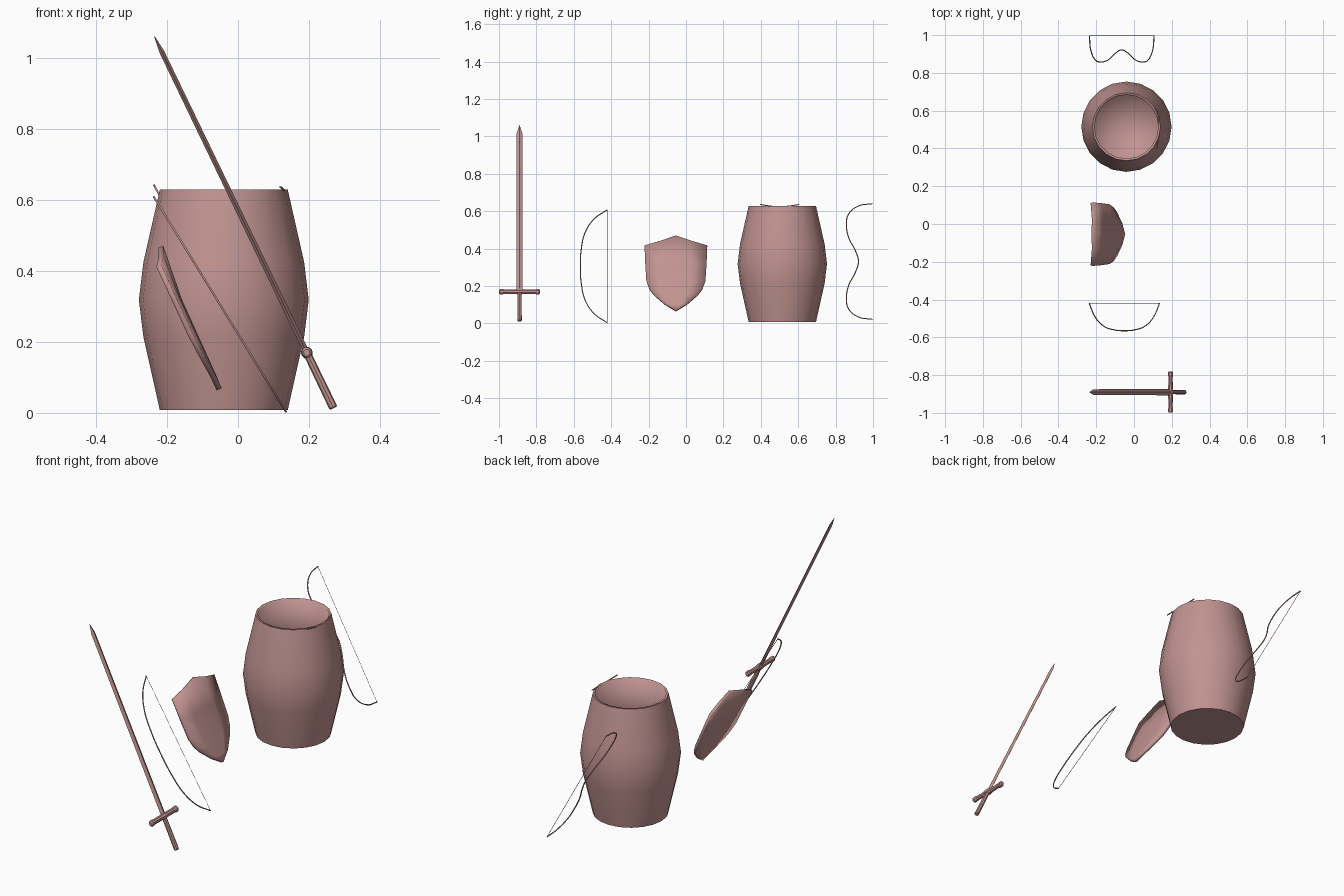
import bpy, bmesh, math
from mathutils import Vector

if "Cube" in bpy.data.objects:
    bpy.data.objects.remove(bpy.data.objects["Cube"])

# One dusty red-brown for everything
paint = bpy.data.materials.new("dusty_brown")
paint.diffuse_color = (.534, .296, .286, 1)
paint.use_nodes = True
paint.node_tree.nodes["Principled BSDF"].inputs["Base Color"].default_value = paint.diffuse_color


def link(name, data):
    ob = bpy.data.objects.new(name, data)
    bpy.context.collection.objects.link(ob)
    data.materials.append(paint)
    return ob


def mesh_object(name, bm, smooth=None):
    bmesh.ops.recalc_face_normals(bm, faces=bm.faces)
    mesh = bpy.data.meshes.new(name)
    bm.to_mesh(mesh)
    bm.free()
    ob = link(name, mesh)
    if smooth:
        bpy.ops.object.select_all(action='DESELECT')
        ob.select_set(True)
        bpy.context.view_layer.objects.active = ob
        bpy.ops.object.shade_smooth_by_angle(angle=math.radians(smooth))
    return ob


def loft(name, sections, sides, axis='Z', smooth=None, fan_end=False):
    """Rings (position, half width x, half width other) along an axis."""
    bm = bmesh.new()
    rings = []
    for s, a, b in sections:
        ring = []
        for i in range(sides):
            ang = 2 * math.pi * i / sides
            u, v = a * math.cos(ang), b * math.sin(ang)
            ring.append(bm.verts.new((u, v, s) if axis == 'Z' else (u, s, v)))
        rings.append(ring)
    for r0, r1 in zip(rings, rings[1:]):
        for i in range(sides):
            j = (i + 1) % sides
            bm.faces.new((r0[i], r0[j], r1[j], r1[i]))
    bm.faces.new(rings[0])
    last = bm.faces.new(rings[-1])
    if fan_end:
        bmesh.ops.poke(bm, faces=[last])
    return mesh_object(name, bm, smooth)


def tube(name, points, radius, kind='BEZIER', res=1):
    cu = bpy.data.curves.new(name, 'CURVE')
    cu.dimensions = '3D'
    cu.bevel_depth = radius
    cu.bevel_resolution = res
    cu.resolution_u = 6
    cu.use_fill_caps = True
    sp = cu.splines.new(kind)
    pts = sp.bezier_points if kind == 'BEZIER' else sp.points
    pts.add(len(points) - 1)
    for p, co in zip(pts, points):
        if kind == 'BEZIER':
            p.co = co
            p.handle_left_type = p.handle_right_type = 'AUTO'
        else:
            p.co = (*co, 1)
    return link(name, cu)


def bow(name, top, bottom, half):
    """Bow limb bulging to -y from its string; half = (t, depth) up to the grip."""
    top, bottom = Vector(top), Vector(bottom)
    profile = half + [(1 - t, d) for t, d in reversed(half[:-1])]
    tube(name + "_limb", [top.lerp(bottom, t) + Vector((0, -d, 0)) for t, d in profile], 0.003)
    tube(name + "_string", [top, bottom], 0.0012, 'POLY', 0)


# Sword: grip, guard with swollen ends, diamond blade, all leaning together
lean = -math.atan2(0.506, 1.05)
grip = loft("sword_grip", [(0, .009, .009), (.004, .012, .012), (.165, .011, .011)], 8, smooth=35)
blade = loft("sword_blade", [(.16, .008, .017), (1.115, .007, .015), (1.162, .0008, .0008)], 4)
arm = [(0, .017, .017), (.02, .013, .014), (.08, .011, .013), (.09, .014, .016),
       (.104, .014, .016), (.109, .009, .010)]
guard = loft("sword_guard", [(-y, a, b) for y, a, b in reversed(arm[1:])] + arm, 8, 'Y')
base = Vector((0.269, -0.89, 0.013))
up = Vector((math.sin(lean), 0, math.cos(lean)))
for part, off in ((grip, 0), (blade, 0), (guard, .174)):
    part.rotation_euler.y = lean
    part.location = base + up * off

# Two bows with strings
bow("simple_bow", (-.237, -.42, .608), (.135, -.42, .003),
    [(0, 0), (.08, .07), (.2, .119), (.35, .14), (.5, .145)])
bow("recurve_bow", (-.236, .997, .64), (.106, .997, .022),
    [(0, 0), (.02, .075), (.09, .128), (.17, .139), (.28, .13), (.42, .088), (.5, .075)])

# Shield: curved plate from rows of half width and height, leaning back
bm = bmesh.new()
cols = [-1, -.5, 0, .5, 1]
rows = [(.168, .417, .053), (.164, .32, 0), (.158, .228, 0), (.142, .185, 0), (.118, .155, 0), (.06, .105, 0)]
grid = []
for w, z, peak in rows:
    line = []
    for c in cols:
        rise = peak * (1 - abs(c)) ** 1.1
        bend = .014 * (c * w / .168) ** 2
        x = -.045 - .453 * (z - .07) - .15 * rise - bend
        line.append(bm.verts.new((x, -.054 + c * w, z + rise)))
    grid.append(line)
tip = bm.verts.new((-.046, -.054, .069))
for a, b in zip(grid, grid[1:]):
    for i in range(4):
        bm.faces.new((a[i], b[i], b[i + 1], a[i + 1]))
for i in range(4):
    bm.faces.new((grid[-1][i], tip, grid[-1][i + 1]))
shield = mesh_object("shield", bm, 30)
plate = shield.modifiers.new("thickness", 'SOLIDIFY')
plate.thickness = .015
# thickness grows towards the back (-x)
plate.offset = -1 if shield.data.polygons[0].normal.x > 0 else 1

# Barrel: bulging open shell, the profile returning down inside to a soft floor
outer = [(.008, .18), (.213, .226), (.318, .239), (.425, .226), (.628, .18)]
inner = [(z, r - .011) for z, r in reversed(outer[1:])] + [(.02, .169)]
barrel = loft("barrel", [(z, r, r) for z, r in outer + inner], 20, smooth=180, fan_end=True)
barrel.location = (-.04, .515, 0)
# keep only the outer bottom and rim edges sharp
mesh = barrel.data
for e in mesh.edges:
    ends = [mesh.vertices[i].co for i in e.vertices]
    e.use_edge_sharp = any(all(abs(v.z - z) < .001 and v.xy.length > .175 for v in ends)
                           for z in (.008, .628))

# Slim curved stick lying across the barrel rim
tube("rim_stick", [(.119, .397, .636), (.127, .44, .629), (.132, .5, .624),
                   (.127, .56, .629), (.119, .605, .636)], .003)
